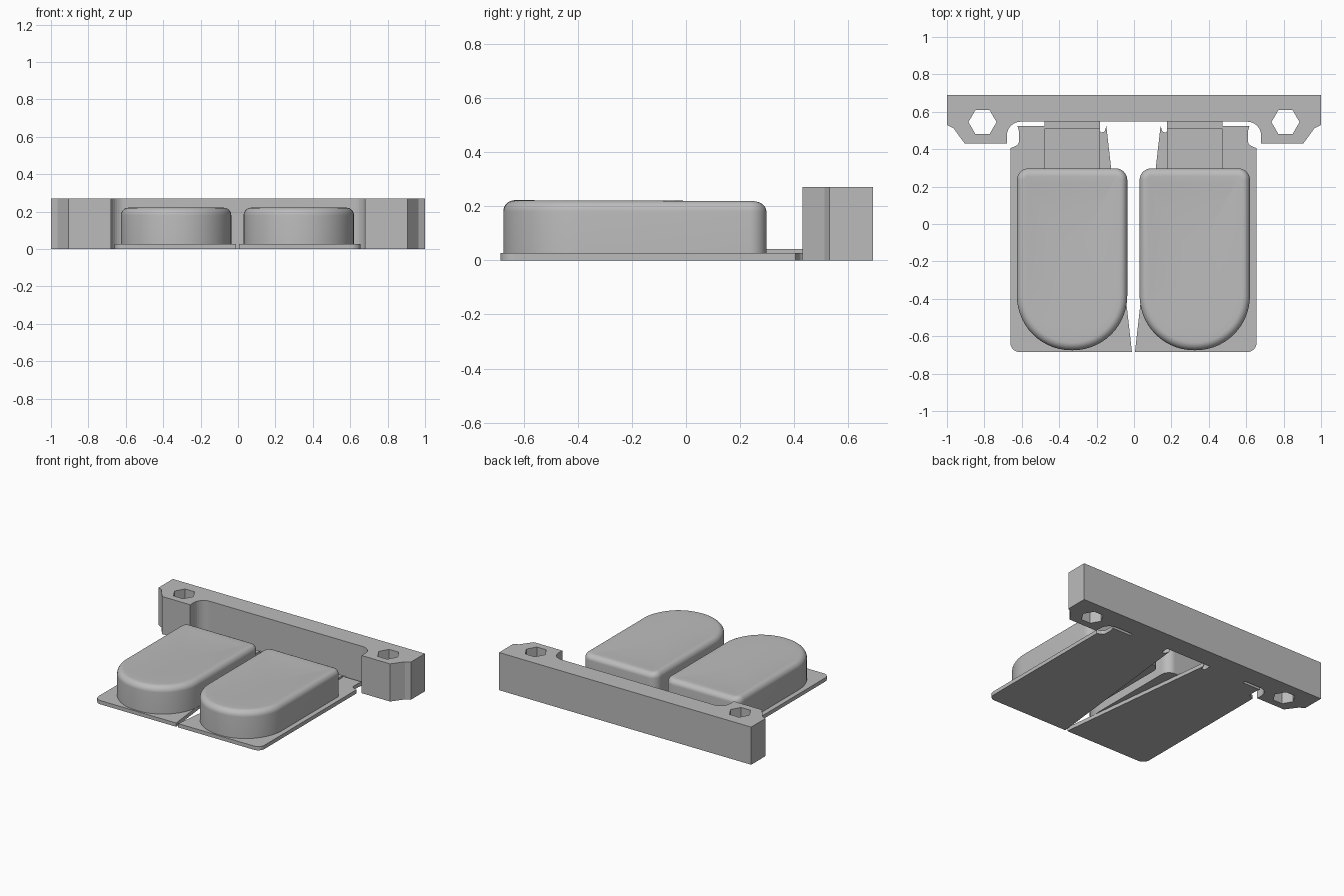
import bpy, bmesh, math
from mathutils import Vector

cube = bpy.data.objects.get("Cube")
if cube:
    bpy.data.objects.remove(cube, do_unlink=True)

GREY = (0.5, 0.5, 0.5, 1)
grey = bpy.data.materials.new("plain grey")
grey.use_nodes = True
grey.diffuse_color = GREY
grey.node_tree.nodes["Principled BSDF"].inputs["Base Color"].default_value = GREY

MIRROR_X = -0.003  # the key pair sits a hair off centre


def rounded(corners, steps=8):
    """Turn (x, y, radius) corners into an outline with filleted corners."""
    points = []
    for i, (x, y, r) in enumerate(corners):
        p = Vector((x, y))
        if r <= 0:
            points.append(p)
            continue
        a = (Vector(corners[i - 1][:2]) - p).normalized()
        b = (Vector(corners[(i + 1) % len(corners)][:2]) - p).normalized()
        half = a.angle(b) / 2
        centre = p + (a + b).normalized() * r / math.sin(half)
        start = p + a * r / math.tan(half) - centre
        end = p + b * r / math.tan(half) - centre
        sweep = start.angle(end)
        for k in range(steps + 1):
            t = k / steps
            arc = start * math.sin((1 - t) * sweep) + end * math.sin(t * sweep)
            points.append(centre + arc / math.sin(sweep))
    return points


def finish(bm, name, smooth=True):
    bmesh.ops.recalc_face_normals(bm, faces=bm.faces)
    mesh = bpy.data.meshes.new(name)
    bm.to_mesh(mesh)
    bm.free()
    mesh.materials.append(grey)
    obj = bpy.data.objects.new(name, mesh)
    bpy.context.collection.objects.link(obj)
    bpy.ops.object.select_all(action="DESELECT")
    bpy.context.view_layer.objects.active = obj
    obj.select_set(True)
    if smooth:
        bpy.ops.object.shade_smooth_by_angle(angle=math.radians(35))
    return obj


def prism(name, loops, z0, z1):
    """Extrude an outline, with any further loops as holes."""
    bm = bmesh.new()
    for loop in loops:
        verts = [bm.verts.new((p[0], p[1], z0)) for p in loop]
        for a, b in zip(verts, verts[1:] + verts[:1]):
            bm.edges.new((a, b))
    bmesh.ops.triangle_fill(bm, edges=bm.edges[:], use_beauty=True, normal=(0, 0, 1))
    new = bmesh.ops.extrude_face_region(bm, geom=bm.faces[:])["geom"]
    top = [v for v in new if isinstance(v, bmesh.types.BMVert)]
    bmesh.ops.translate(bm, vec=(0, 0, z1 - z0), verts=top)
    return finish(bm, name, smooth=False)


def box(name, x0, x1, y0, y1, z0, z1):
    return prism(name, [[(x0, y0), (x1, y0), (x1, y1), (x0, y1)]], z0, z1)


def key_cap(name, cx, half=0.295, front=-0.675, back=0.297, base=0.026, top=0.222, fillet=0.042):
    """Round-fronted key: walls, rolled top edge and a scooped upper face."""
    def outline(inset):
        w, f, b = half - inset, front + inset, back - inset
        rf, rb = w * 0.985, 0.062 - inset
        return rounded([(-w, f, rf), (w, f, rf), (w, b, rb), (-w, b, rb)], 14)

    rings = [(outline(0), base)]
    for k in range(9):
        a = k / 8 * math.pi / 2
        rings.append((outline(fillet * (1 - math.cos(a))), top - fillet * (1 - math.sin(a))))
    middle = Vector((0, (front + back) / 2))
    rim = rings[-1][0]
    for s in (0.92, 0.8, 0.65, 0.5, 0.3, 0.1):
        rings.append(([middle + (p - middle) * s for p in rim], top))

    def scoop(p, z):
        across = max(0, 1 - (p.x / (half - 0.02)) ** 2)
        along = min(1, max(0, (p.y - front - 0.1) / 0.75))
        rise = max(0, (z - top + fillet) / fillet)
        return 0.022 * across * along * rise

    bm = bmesh.new()
    loops = [[bm.verts.new((cx + p.x, p.y, z - scoop(p, z))) for p in ring] for ring, z in rings]
    for low, high in zip(loops, loops[1:]):
        for i in range(len(low)):
            j = (i + 1) % len(low)
            bm.faces.new((low[i], low[j], high[j], high[i]))
    bm.faces.new(loops[0][::-1])
    bm.faces.new(loops[-1])
    return finish(bm, name)


# Mounting bar with a lug at each end and hexagonal through holes
half_bar = [(1, 0.69, 0), (1, 0.53, 0), (0.965, 0.512, 0), (0.905, 0.43, 0),
            (0.68, 0.43, 0), (0.68, 0.547, 0.075)]
bar = half_bar + [(-x, y, r) for x, y, r in reversed(half_bar)]
hexes = [[(s * 0.81 + 0.075 * math.cos(k * math.pi / 3), 0.545 + 0.075 * math.sin(k * math.pi / 3))
          for k in range(6)] for s in (-1, 1)]
prism("mounting_bar", [rounded(bar)] + hexes, 0, 0.27)

# Base plate with a rounded front corner and relief notches at the back
plate = [(0.008, -0.685, 0), (0.658, -0.685, 0.05), (0.658, 0.405, 0), (0.612, 0.425, 0.03),
         (0.612, 0.495, 0.01), (0.62, 0.525, 0), (0.18, 0.525, 0), (0.18, 0.49, 0.01),
         (0.155, 0.49, 0.018), (0.145, 0.525, 0)]

for side, label in ((1, "left"), (-1, "right")):
    def place(x):
        return MIRROR_X + side * x

    outline = [(place(p.x), p.y) for p in rounded(plate)]
    prism(label + "_base_plate", [outline], 0, 0.027)
    key_cap(label + "_key", place(0.328))
    # Raised tongue and the thin hinge joining it to the bar
    box(label + "_tongue", place(0.18), place(0.476), 0.25, 0.51, 0.01, 0.041)
    box(label + "_hinge", place(0.18), place(0.476), 0.5, 0.56, 0, 0.02)
